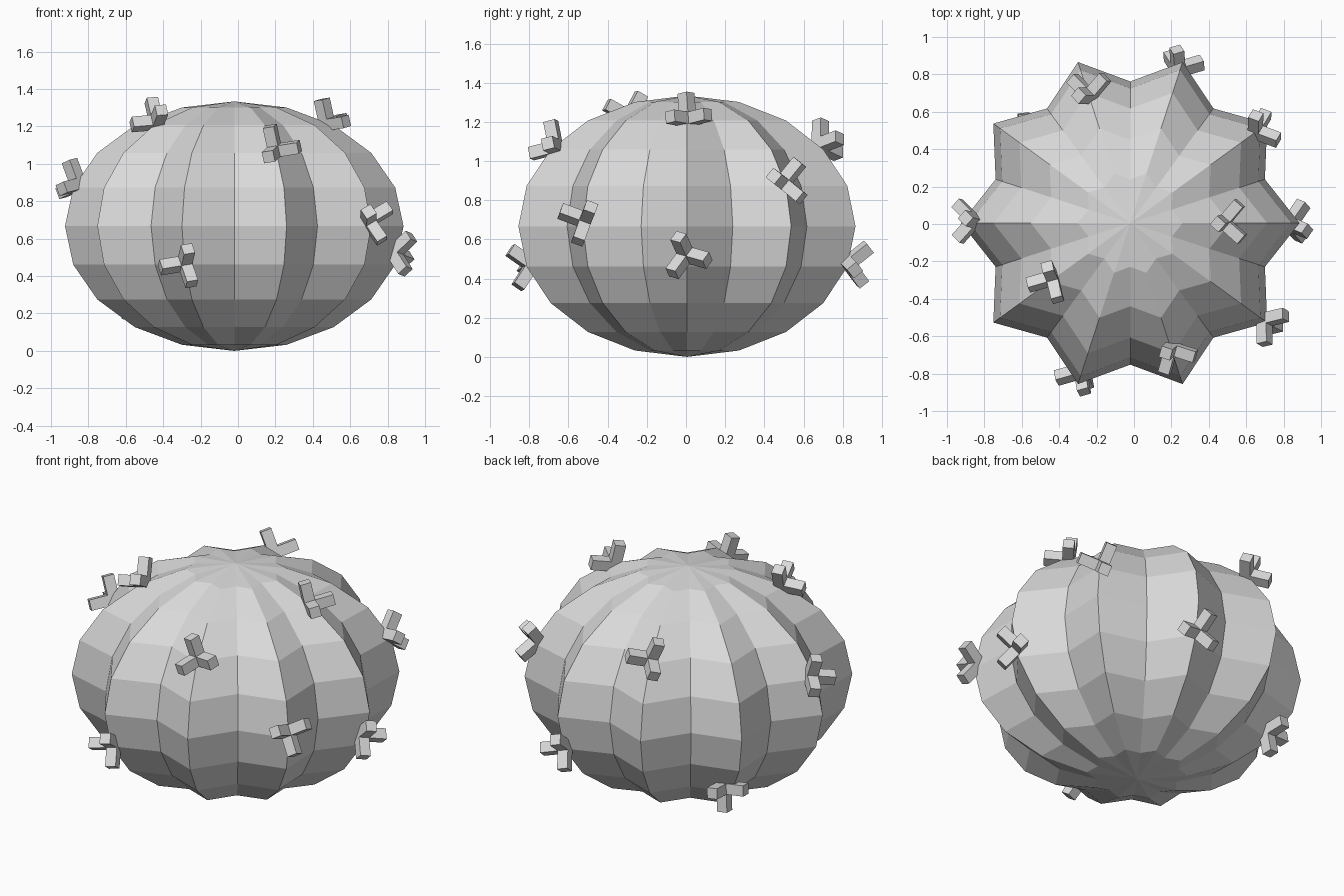
import bpy, bmesh, math
from mathutils import Vector, Matrix

cube = bpy.data.objects.get("Cube")
if cube:
    bpy.data.objects.remove(cube, do_unlink=True)

grey = bpy.data.materials.new("plain_grey")
grey.use_nodes = True
tone = (0.7, 0.7, 0.7, 1)
grey.diffuse_color = tone
grey.node_tree.nodes["Principled BSDF"].inputs["Base Color"].default_value = tone

CENTRE = Vector((-0.02, 0.005, 0.667))
RIDGE, VALLEY, HALF_HEIGHT = 0.905, 0.757, 0.667
SEGMENTS, RINGS = 20, 10
ARM, HALF_WIDTH = 0.137, 0.031


def add_object(name, bm):
    bmesh.ops.recalc_face_normals(bm, faces=bm.faces)
    mesh = bpy.data.meshes.new(name)
    bm.to_mesh(mesh)
    bm.free()
    mesh.materials.append(grey)
    obj = bpy.data.objects.new(name, mesh)
    bpy.context.collection.objects.link(obj)
    return obj


# Ribbed body: flattened sphere with every other meridian pulled inward
def build_body():
    bm = bmesh.new()
    bmesh.ops.create_uvsphere(bm, u_segments=SEGMENTS, v_segments=RINGS, radius=1)
    for v in bm.verts:
        step = round(math.atan2(v.co.y, v.co.x) / (math.tau / SEGMENTS))
        radius = VALLEY if step % 2 else RIDGE
        v.co = Vector((v.co.x * radius, v.co.y * radius, v.co.z * HALF_HEIGHT)) + CENTRE
    add_object("ribbed_body", bm)


# Three-armed spike: equal square arms at right angles, opening away from the body
def build_spike(name, middle, tip):
    middle, tip = Vector(middle), Vector(tip)
    out = (middle - CENTRE).normalized()
    side = tip - middle
    side = (side - out * side.dot(out)).normalized()
    corner = middle - out * ARM / math.sqrt(3)
    bm = bmesh.new()
    for i in range(3):
        spun = Matrix.Rotation(i * math.tau / 3, 3, out) @ side
        along = (out + spun * math.sqrt(2)).normalized()
        following = Matrix.Rotation(math.tau / 3, 3, out) @ along
        across = along.cross(following)
        turn = Matrix((along, following, across)).transposed().to_4x4()
        length = ARM + HALF_WIDTH
        place = (Matrix.Translation(corner) @ turn
                 @ Matrix.Translation(((ARM - HALF_WIDTH) / 2, 0, 0))
                 @ Matrix.Diagonal((length, 2 * HALF_WIDTH, 2 * HALF_WIDTH, 1)))
        bmesh.ops.create_cube(bm, size=1, matrix=place)
    add_object(name, bm)


build_body()

# Each spike: middle of its three tips, then one tip to set the spin
spikes = {
    "upper_right_spike": ((-.48, -.32, 1.28), (-.57, -.33, 1.22)),
    "upper_left_spike": ((.53, .01, 1.27), (.44, 0, 1.33)),
    "upper_front_spike": ((.22, -.73, 1.11), (.31, -.72, 1.1)),
    "upper_back_spike": ((-.26, .75, 1.12), (-.3, .69, 1.21)),
    "right_spike": ((-.93, .02, .91), (-.9, .03, 1)),
    "back_left_spike": ((.71, .54, .91), (.76, .45, .92)),
    "front_left_spike": ((.76, -.56, .7), (.8, -.47, .77)),
    "left_spike": ((.91, 0, .51), (.9, .13, .49)),
    "lower_front_spike": ((-.31, -.86, .45), (-.39, -.82, .45)),
    "lower_back_spike": ((.26, .9, .46), (.34, .85, .45)),
    "lower_right_spike": ((-.63, .5, .27), (-.59, .47, .17)),
}
for name, (middle, tip) in spikes.items():
    build_spike(name, middle, tip)
